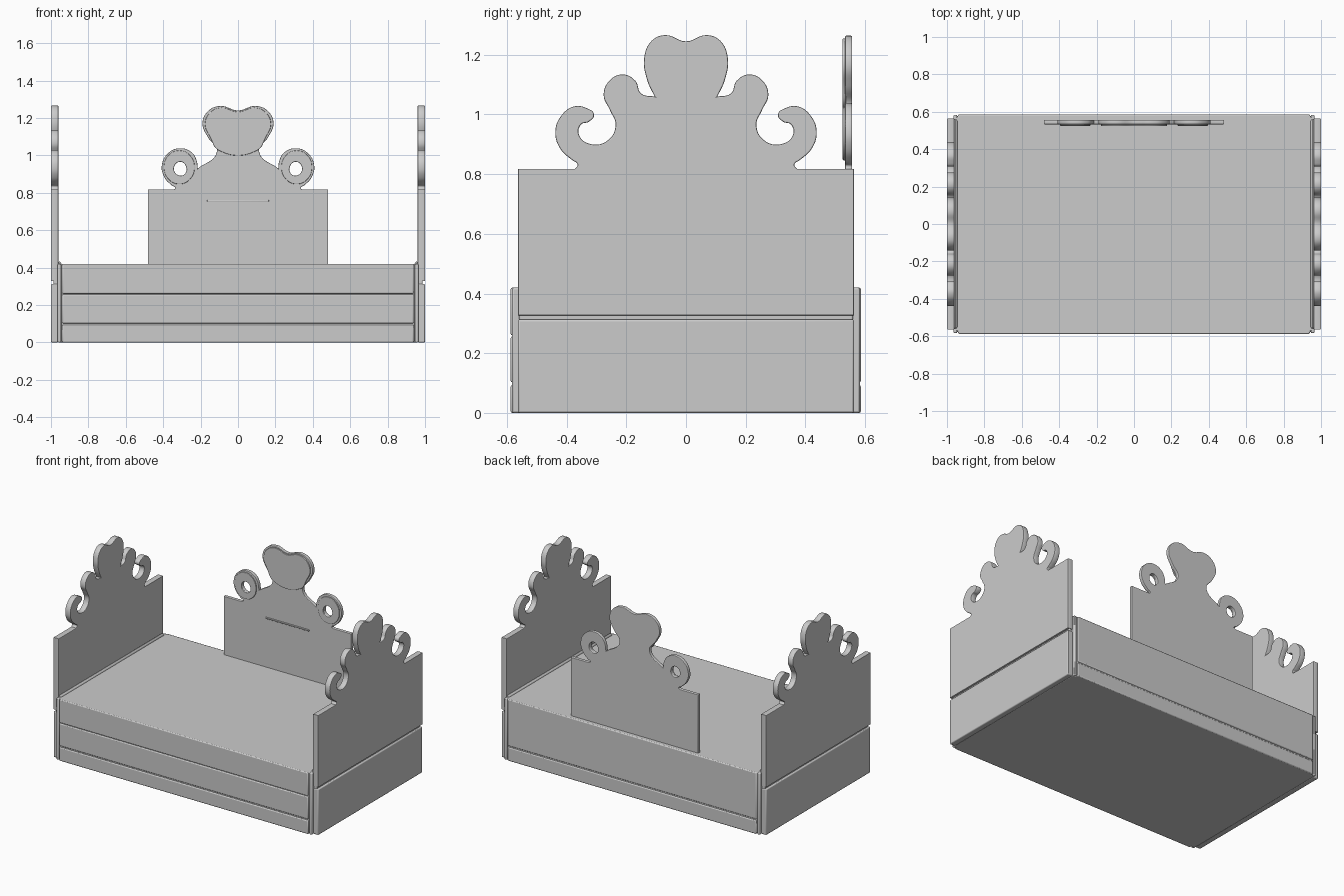
import bpy
import math

cube = bpy.data.objects.get("Cube")
if cube:
    bpy.data.objects.remove(cube, do_unlink=True)

grey = bpy.data.materials.new("plain grey")
grey.use_nodes = True
tone = (0.6, 0.6, 0.6, 1)
grey.diffuse_color = tone
grey.node_tree.nodes["Principled BSDF"].inputs["Base Color"].default_value = tone


def finish(obj):
    """Give an object the shared material and smooth rounded edges."""
    bpy.ops.object.select_all(action="DESELECT")
    bpy.context.view_layer.objects.active = obj
    obj.select_set(True)
    if obj.type == "CURVE":
        bpy.ops.object.convert(target="MESH")
        obj = bpy.context.object
    obj.data.materials.clear()
    obj.data.materials.append(grey)
    bpy.ops.object.shade_smooth_by_angle(angle=math.radians(35))
    return obj


def box(name, x, y, z, bevel=0.006):
    """Rounded box spanning the given (low, high) ranges."""
    spans = (x, y, z)
    bpy.ops.mesh.primitive_cube_add(size=1, location=[(a + b) / 2 for a, b in spans])
    obj = bpy.context.object
    obj.name = name
    obj.scale = [b - a for a, b in spans]
    bpy.ops.object.transform_apply(location=False, rotation=False, scale=True)
    mod = obj.modifiers.new("Rounded edges", "BEVEL")
    mod.width = bevel
    mod.segments = 2
    return finish(obj)


def mirrored(half):
    """Close a half outline that starts on the centre line."""
    return half + [(-p[0],) + p[1:] for p in reversed(half[1:])]


def cutout(name, outlines, depth, location, turn):
    """Upright board; points with a third value are sharp corners."""
    curve = bpy.data.curves.new(name, "CURVE")
    curve.dimensions = "2D"
    curve.fill_mode = "BOTH"
    curve.resolution_u = 6
    curve.extrude = depth / 2 - 0.004
    curve.bevel_depth = 0.004
    curve.offset = -0.004
    curve.bevel_resolution = 1
    for outline in outlines:
        spline = curve.splines.new("BEZIER")
        spline.use_cyclic_u = True
        spline.bezier_points.add(len(outline) - 1)
        for bp, p in zip(spline.bezier_points, outline):
            bp.co = (p[0], p[1], 0)
            bp.handle_left_type = bp.handle_right_type = "VECTOR" if len(p) > 2 else "AUTO"
    obj = bpy.data.objects.new(name, curve)
    bpy.context.collection.objects.link(obj)
    obj.location = location
    obj.rotation_euler = (math.pi / 2, 0, turn)
    return finish(obj)


# Bed base with corner-stepped core
box("bed_core", (-0.965, 0.965), (-0.572, 0.572), (0, 0.42))
box("mattress_platform", (-0.945, 0.945), (-0.58, 0.58), (0.005, 0.42))

# Front and back boards separated by thin grooves
for name, low, high in (("skirting", 0, 0.093), ("lower", 0.102, 0.256), ("upper", 0.260, 0.42)):
    box(f"front_{name}_board", (-0.94, 0.94), (-0.588, -0.56), (low, high))
for name, low, high in (("skirting", 0, 0.093), ("main", 0.102, 0.42)):
    box(f"back_{name}_board", (-0.94, 0.94), (0.56, 0.586), (low, high))

# Corner posts beside the boards
for sx in (-1, 1):
    for sy in (-1, 1):
        xs = sorted((sx * 0.945, sx * 0.965))
        ys = sorted((sy * 0.55, sy * 0.583))
        box("corner_post", xs, ys, (0, 0.42))

# Scrolled outline of the two end panels
end_half = [
    (0, 1.245), (0.07, 1.266), (0.115, 1.247), (0.14, 1.19), (0.13, 1.115),
    (0.105, 1.06, 1), (0.15, 1.07), (0.17, 1.113), (0.212, 1.134), (0.255, 1.115),
    (0.276, 1.065), (0.255, 1.015), (0.236, 0.965), (0.26, 0.915), (0.315, 0.90),
    (0.358, 0.93), (0.352, 0.966), (0.325, 0.976), (0.308, 1.0), (0.335, 1.022),
    (0.375, 1.027), (0.42, 0.993), (0.438, 0.94), (0.42, 0.883), (0.38, 0.846),
    (0.363, 0.832), (0.372, 0.818, 1), (0.563, 0.818, 1), (0.563, 0.327, 1),
]
for side, s in (("left", 1), ("right", -1)):
    cutout(f"{side}_end_panel", [mirrored(end_half)], 0.04, (s * 0.98, 0, 0), math.pi / 2)
    box(f"{side}_lower_end_panel", sorted((s * 0.96, s)), (-0.563, 0.563), (0, 0.313))
    box(f"{side}_groove_backing", sorted((s * 0.95, s * 0.987)), (-0.56, 0.56), (0.3, 0.35))
    # Small cove where the end panel meets the platform
    box(f"{side}_cove", sorted((s * 0.945, s * 0.965)), (-0.56, 0.56), (0.40, 0.432), 0.01)

# Decorated back rest with a ring scroll on each shoulder
crest = [(0, 1.24), (0.095, 1.264), (0.16, 1.237), (0.19, 1.17), (0.16, 1.095), (0.113, 1.02)]
ring = [(0.215, 0.93, 1), (0.222, 0.975), (0.25, 1.018), (0.31, 1.038), (0.37, 1.015),
        (0.407, 0.95), (0.395, 0.885), (0.355, 0.84), (0.335, 0.825)]
base = [(0.345, 0.818, 1), (0.482, 0.818, 1), (0.482, 0.41, 1)]
hole = [(0.28, 0.945), (0.312, 0.965), (0.342, 0.935), (0.325, 0.897), (0.285, 0.9)]
holes = [hole, [(-x, z) for x, z in hole]]
cutout("back_rest", [mirrored(crest + ring + base)] + holes, 0.024, (0, 0.545, 0), 0)

# Raised relief on the front of the back rest
relief = [(x * 0.93, 1.13 + (z - 1.13) * 0.93) for x, z in crest]
cutout("crest_relief", [mirrored(relief)], 0.012, (0, 0.53, 0), 0)
for s in (-1, 1):
    rim = [(s * (0.314 + 0.082 * math.cos(a)), 0.936 + 0.09 * math.sin(a))
           for a in (i * math.pi / 4 for i in range(8))]
    cutout("scroll_rim", [rim, [(s * x, z) for x, z in hole]], 0.01, (0, 0.53, 0), 0)
box("back_rest_ledge", (-0.165, 0.165), (0.526, 0.54), (0.752, 0.762), 0.003)
